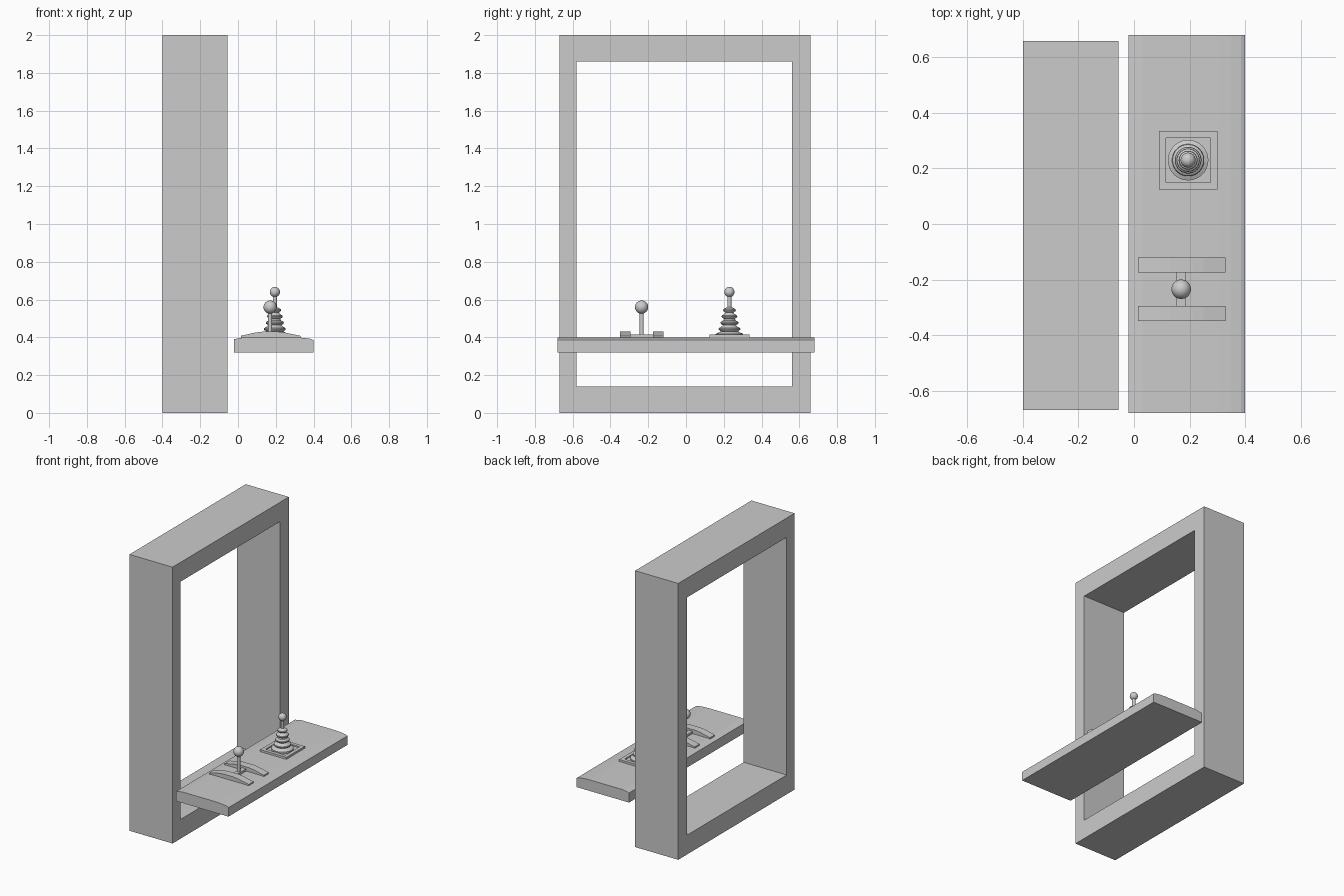
import bpy, bmesh, math
from mathutils import Vector

if "Cube" in bpy.data.objects:
    bpy.data.objects.remove(bpy.data.objects["Cube"])

grey = bpy.data.materials.new("plain grey")
grey.use_nodes = True
grey.diffuse_color = (0.6, 0.6, 0.6, 1)
grey.node_tree.nodes["Principled BSDF"].inputs["Base Color"].default_value = grey.diffuse_color


def finish(name, bm, smooth=False):
    bmesh.ops.recalc_face_normals(bm, faces=bm.faces)
    mesh = bpy.data.meshes.new(name)
    bm.to_mesh(mesh)
    bm.free()
    mesh.materials.append(grey)
    obj = bpy.data.objects.new(name, mesh)
    bpy.context.collection.objects.link(obj)
    if smooth:
        bpy.ops.object.select_all(action='DESELECT')
        obj.select_set(True)
        bpy.context.view_layer.objects.active = obj
        bpy.ops.object.shade_smooth_by_angle(angle=math.radians(35))
    return obj


def extrude_profile(name, profile, y0, y1):
    """Side profile in x and z, carried from y0 to y1."""
    bm = bmesh.new()
    face = bm.faces.new([bm.verts.new((x, y0, z)) for x, z in profile])
    moved = bmesh.ops.extrude_face_region(bm, geom=[face])["geom"]
    verts = [v for v in moved if isinstance(v, bmesh.types.BMVert)]
    bmesh.ops.translate(bm, verts=verts, vec=(0, y1 - y0, 0))
    return finish(name, bm)


def window(name, outer, inner, axis, lo, hi):
    """Rectangular ring; outer and inner are (a0, a1, b0, b1) across the axis."""
    bm = bmesh.new()

    def loop(rect, d):
        a0, a1, b0, b1 = rect
        pts = [(a0, b0), (a1, b0), (a1, b1), (a0, b1)]
        return [bm.verts.new((d, a, b) if axis == 'X' else (a, b, d)) for a, b in pts]

    rings = [loop(outer, lo), loop(outer, hi), loop(inner, hi), loop(inner, lo)]
    for r in range(4):
        p, q = rings[r], rings[(r + 1) % 4]
        for i in range(4):
            j = (i + 1) % 4
            bm.faces.new((p[i], p[j], q[j], q[i]))
    return finish(name, bm)


def lathe(name, profile, x, y, steps=32):
    """Revolve a radius and height profile about a vertical axis."""
    bm = bmesh.new()
    verts = [bm.verts.new((x + r, y, z)) for r, z in profile]
    edges = [bm.edges.new(pair) for pair in zip(verts, verts[1:])]
    bmesh.ops.spin(bm, geom=verts + edges, cent=(x, y, 0), axis=(0, 0, 1),
                   angle=math.tau, steps=steps, use_duplicate=False)
    bmesh.ops.remove_doubles(bm, verts=bm.verts, dist=0.0001)
    return finish(name, bm, True)


def ball(name, centre, radius):
    bm = bmesh.new()
    bmesh.ops.create_uvsphere(bm, u_segments=32, v_segments=16, radius=radius)
    bmesh.ops.translate(bm, verts=bm.verts, vec=Vector(centre))
    return finish(name, bm, True)


def box(name, x0, x1, y0, y1, z0, z1):
    return extrude_profile(name, [(x0, z0), (x1, z0), (x1, z1), (x0, z1)], y0, y1)


# Tall upright frame
window("upright_frame", (-0.67, 0.66, 0, 2), (-0.58, 0.56, 0.14, 1.86), 'X', -0.40, -0.055)

# Control shelf with an eased outer edge
extrude_profile("control_shelf", [(-0.02, 0.32), (0.40, 0.32), (0.40, 0.385), (0.385, 0.392),
                                  (0.35, 0.397), (0.30, 0.40), (0.03, 0.40), (-0.02, 0.39)],
                -0.68, 0.68)

# Pair of arched rails with the lever between them
rail = [(0.015, 0.395), (0.33, 0.395), (0.33, 0.408), (0.25, 0.425), (0.21, 0.43),
        (0.13, 0.43), (0.09, 0.425), (0.015, 0.408)]
for side, y in (("front", -0.35), ("rear", -0.175)):
    extrude_profile(side + "_rail", rail, y, y + 0.055)
LX, LY = 0.17, -0.235
box("lever_crossbar", LX - 0.016, LX + 0.018, -0.30, -0.17, 0.395, 0.416)
lathe("lever_stem", [(0, 0.40), (0.011, 0.40), (0.011, 0.55), (0, 0.55)], LX, LY, 20)
ball("lever_knob", (LX, LY, 0.56), 0.035)

# Joystick: square surround, pleated boot, stem and knob
JX, JY = 0.195, 0.23
window("joystick_surround", (JX - 0.105, JX + 0.105, JY - 0.105, JY + 0.105),
       (JX - 0.08, JX + 0.08, JY - 0.08, JY + 0.08), 'Z', 0.395, 0.415)
box("joystick_base", JX - 0.08, JX + 0.08, JY - 0.08, JY + 0.08, 0.395, 0.406)
boot = [(0, 0.40), (0.073, 0.40), (0.073, 0.418)]
for r, z in ((0.058, 0.435), (0.048, 0.468), (0.042, 0.502), (0.034, 0.535)):
    boot += [(r - 0.013, z - 0.004), (r - 0.002, z + 0.004), (r, z + 0.009), (r - 0.002, z + 0.014),
             (r - 0.016, z + 0.022)]
boot += [(0.011, 0.56), (0.011, 0.63), (0, 0.63)]
lathe("joystick_boot", boot, JX, JY)
ball("joystick_knob", (JX, JY, 0.64), 0.027)
